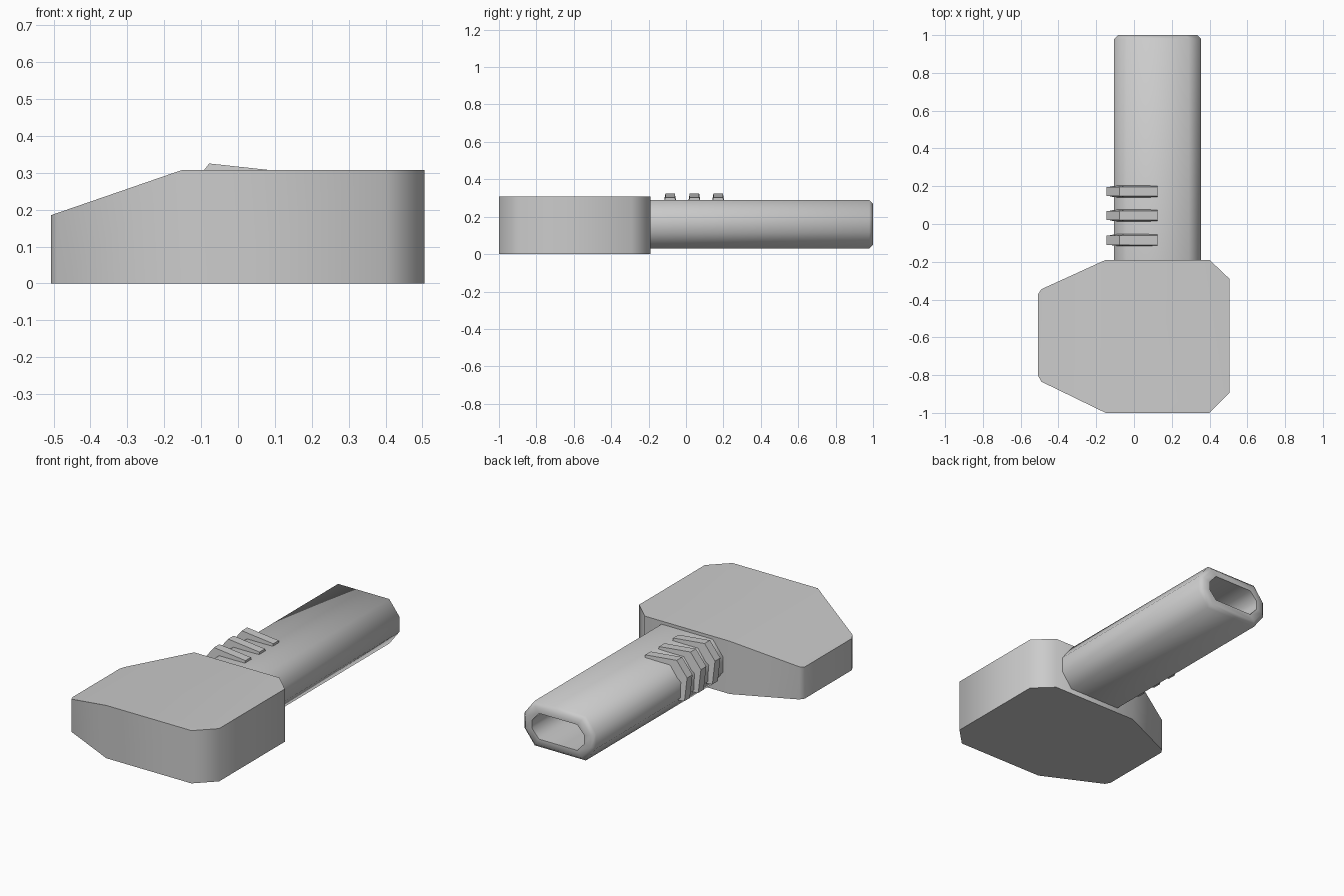
import bpy, bmesh, math

if "Cube" in bpy.data.objects:
    bpy.data.objects.remove(bpy.data.objects["Cube"])


def finish(name, bm, angle):
    bmesh.ops.recalc_face_normals(bm, faces=bm.faces)
    mesh = bpy.data.meshes.new(name)
    bm.to_mesh(mesh)
    bm.free()
    obj = bpy.data.objects.new(name, mesh)
    bpy.context.collection.objects.link(obj)
    bpy.ops.object.select_all(action='DESELECT')
    obj.select_set(True)
    bpy.context.view_layer.objects.active = obj
    bpy.ops.object.shade_smooth_by_angle(angle=math.radians(angle))
    return obj


def loft(name, rings, angle):
    """Join equal-length rings of points and cap both ends."""
    bm = bmesh.new()
    loops = [[bm.verts.new(p) for p in ring] for ring in rings]
    n = len(loops[0])
    for a, b in zip(loops, loops[1:]):
        for i in range(n):
            j = (i + 1) % n
            bm.faces.new((a[i], a[j], b[j], b[i]))
    bm.faces.new(loops[0])
    bm.faces.new(loops[-1])
    return finish(name, bm, angle)


# head: chamfered block whose top slopes down towards -x
outline = [(-0.15, -0.19), (-0.49, -0.345), (-0.507, -0.37),
           (-0.507, -0.805), (-0.49, -0.835), (-0.15, -1.0),
           (0.40, -1.0), (0.505, -0.895), (0.505, -0.29), (0.40, -0.19)]
bm = bmesh.new()
low = [bm.verts.new((x, y, 0)) for x, y in outline]
top = [bm.verts.new((x, y, 0.308 + min(0, x + 0.15) * 0.345)) for x, y in outline]
for i in range(len(outline)):
    j = (i + 1) % len(outline)
    bm.faces.new((low[i], low[j], top[j], top[i]))
bm.faces.new(low)
bm.faces.new(top[:6])
bm.faces.new([top[0]] + top[5:])
finish("head", bm, 50)


# handle: hollow eight-sided tube with a bevelled open end
def octagon(y, hw, hh, cx, cz):
    quarter = [(hw, hh - cz), (hw - cx, hh)]
    pts = quarter + [(-x, z) for x, z in reversed(quarter)]
    pts += [(-x, -z) for x, z in pts]
    return [(0.125 + x, y, 0.16 + z) for x, z in pts]


loft("handle", [
    octagon(-0.20, 0.23, 0.13, 0.065, 0.085),
    octagon(0.98, 0.23, 0.13, 0.065, 0.085),
    octagon(1.0, 0.21, 0.11, 0.06, 0.075),
    octagon(1.0, 0.168, 0.075, 0.045, 0.05),
    octagon(-0.17, 0.168, 0.075, 0.045, 0.05)], 56)

# grip ribs: tapered strips wrapped over the top left edge of the handle
outer = [(0.125, 0.303), (-0.078, 0.325), (-0.145, 0.24), (-0.128, 0.10)]
inner = [(-0.09, 0.10), (-0.09, 0.21), (-0.03, 0.275), (0.125, 0.275)]
for k, y in enumerate((-0.085, 0.045, 0.172)):
    loft(f"grip_rib_{k + 1}", [
        [(x, y + s * 0.025, z) for x, z in outer] +
        [(x, y + s * 0.034, z) for x, z in inner] for s in (-1, 1)], 30)
